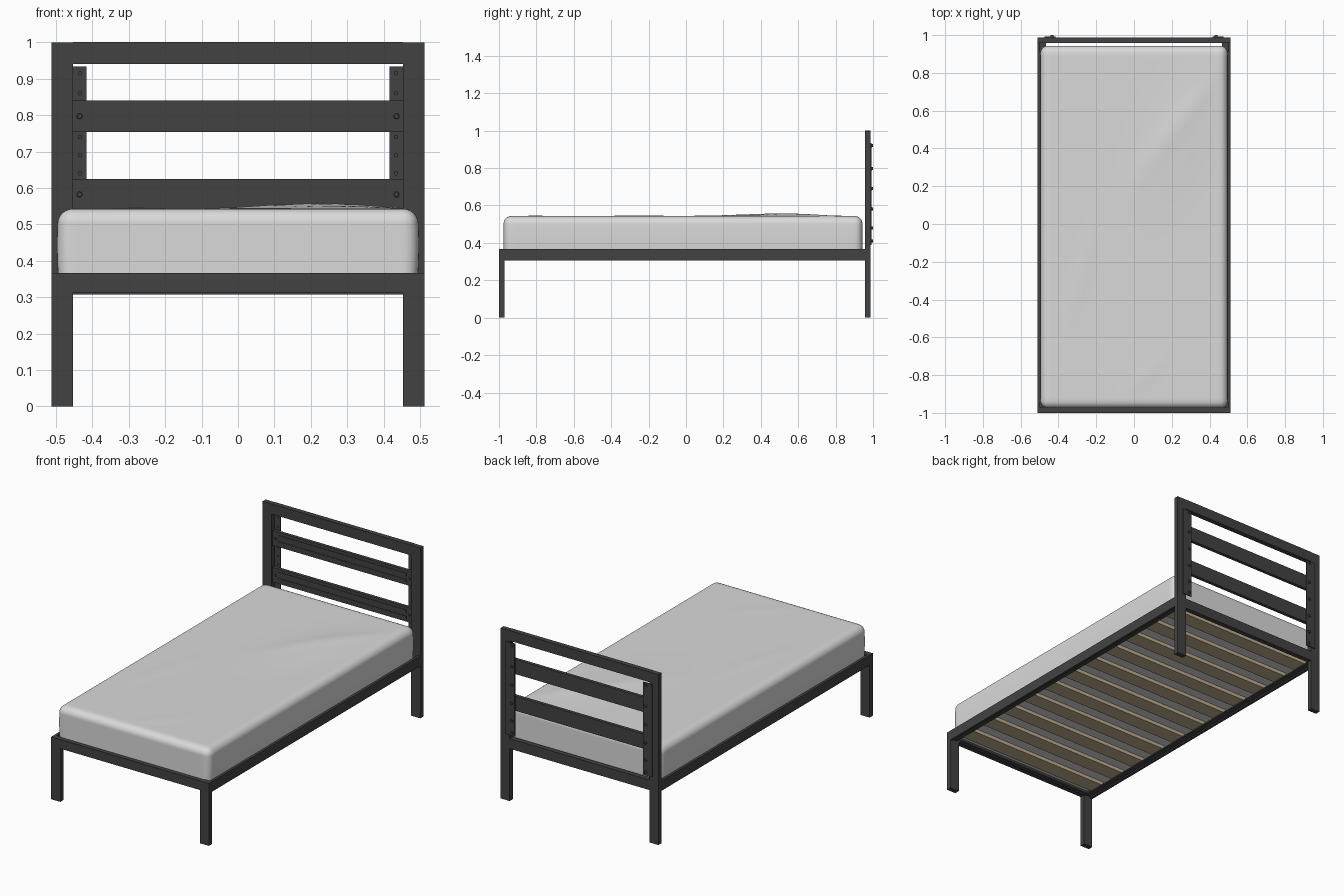
import bpy, bmesh, math
from mathutils import Vector

cube = bpy.data.objects.get("Cube")
if cube:
    bpy.data.objects.remove(cube, do_unlink=True)


def material(name, colour):
    m = bpy.data.materials.new(name)
    m.use_nodes = True
    m.diffuse_color = (*colour, 1)
    m.node_tree.nodes["Principled BSDF"].inputs["Base Color"].default_value = (*colour, 1)
    return m


steel = material("dark grey steel", (0.055, 0.055, 0.055))
fabric = material("pale grey fabric", (0.7, 0.7, 0.7))
wood = material("light wood", (0.52, 0.42, 0.28))


def finish(bm, name, mat):
    mesh = bpy.data.meshes.new(name)
    bm.to_mesh(mesh)
    bm.free()
    mesh.materials.append(mat)
    ob = bpy.data.objects.new(name, mesh)
    bpy.context.collection.objects.link(ob)
    return ob


def box(name, x, y, z, mat=steel):
    """Box from (low, high) pairs on each axis."""
    bm = bmesh.new()
    bmesh.ops.create_cube(bm, size=1)
    for v in bm.verts:
        v.co = [lo + (c + 0.5) * (hi - lo) for c, (lo, hi) in zip(v.co, (x, y, z))]
    return finish(bm, name, mat)


def bolt(name, x, y, z, radius, depth):
    bm = bmesh.new()
    bmesh.ops.create_cone(bm, cap_ends=True, segments=12, radius1=radius,
                          radius2=radius * 0.8, depth=depth)
    bmesh.ops.rotate(bm, verts=bm.verts, matrix=Vector((0, 0, 1)).rotation_difference(
        Vector((0, 1 if y > 0.98 else -1, 0))).to_matrix())
    bmesh.ops.translate(bm, verts=bm.verts, vec=(x, y, z))
    return finish(bm, name, steel)


W = 0.512           # half width of the frame
INNER = 0.453       # inner face of the posts
FRONT, BACK = (-1.0, -0.97), (0.958, 0.987)
RAIL = (0.307, 0.366)


def span(side, a, b):
    return tuple(sorted((side * a, side * b)))


# Legs, side rails, slat ledges and headboard brackets on both sides
for side, label in ((1, "left"), (-1, "right")):
    outer = span(side, INNER, W)
    box(f"{label}_front_leg", outer, FRONT, (0, RAIL[1] - 0.054))
    box(f"{label}_head_post", outer, BACK, (0, 0.999))
    box(f"{label}_side_rail", span(side, 0.497, W), (FRONT[1], BACK[0]), RAIL)
    box(f"{label}_slat_ledge", span(side, 0.465, 0.497), (FRONT[1], BACK[0]), (0.315, 0.322))
    box(f"{label}_bracket", span(side, 0.416, 0.475), (0.987, 0.993), (0.39, 0.933))
    for z in (0.915, 0.86, 0.74, 0.69, 0.64, 0.48, 0.42):
        bolt(f"{label}_bracket_stud", side * 0.434, 0.985, z, 0.006, 0.006)
    for z in (0.92, 0.797, 0.69, 0.582, 0.48, 0.41):
        bolt(f"{label}_bracket_bolt", side * 0.434, 0.9965, z, 0.009, 0.007)

# Cross rails
box("front_rail", (-W, W), FRONT, (0.312, RAIL[1]))
box("front_ledge", (-INNER, INNER), (FRONT[1], -0.945), (0.307, 0.314))
box("back_rail", (-INNER, INNER), BACK, RAIL)
box("headboard_top_rail", (-INNER, INNER), BACK, (0.94, 1.0))

# Headboard slats with raised bands and bolts
for name, z in (("upper", 0.797), ("lower", 0.582)):
    box(f"{name}_headboard_slat", (-INNER, INNER), (0.966, 0.986), (z - 0.043, z + 0.043))
    for dz in (-0.018, 0.018):
        box(f"{name}_slat_band", (-0.417, 0.417), (0.963, 0.966), (z + dz - 0.008, z + dz + 0.008))
    for side in (1, -1):
        bolt(f"{name}_slat_bolt", side * 0.435, 0.964, z, 0.008, 0.005)

# Wooden bed slats
COUNT = 11
for i in range(COUNT):
    y = -0.88 + i * 1.75 / (COUNT - 1)
    box("bed_slat", (-0.48, 0.48), (y - 0.045, y + 0.045), (0.322, 0.343), wood)


# Mattress: rounded box with soft folds across the top
def fold(x, y, cx, cy, angle, length, width):
    c, s = math.cos(angle), math.sin(angle)
    u, v = (x - cx) * c + (y - cy) * s, (y - cy) * c - (x - cx) * s
    return math.exp(-(u / length) ** 2 - (v / width) ** 2)


half, radius = Vector((0.493, 0.959, 0.1)), 0.04
centre = Vector((0, -0.016, 0.443))
bm = bmesh.new()
bmesh.ops.create_cube(bm, size=2)
bmesh.ops.subdivide_edges(bm, edges=bm.edges[:], cuts=47, use_grid_fill=True)
for v in bm.verts:
    # cluster the grid towards the edges, then round the corners
    p = Vector([h * math.sin(c * math.pi / 2) for c, h in zip(v.co, half)])
    core = Vector([max(-h + radius, min(h - radius, c)) for c, h in zip(p, half)])
    core.z = min(p.z, half.z - radius)
    d = p - core
    if d.length > 1e-6:
        p = core + d.normalized() * max(abs(c) for c in d)
    x, y = p.x, p.y
    if p.z > half.z - radius:
        inside = max(0, (1 - (x / half.x) ** 6) * (1 - (y / half.y) ** 10))
        lift = 0.009 * fold(x, y, 0.25, 0.5, 1.1, 0.4, 0.16)
        lift += 0.005 * fold(x, y, 0.3, 0.62, 0.9, 0.25, 0.035)
        lift += 0.004 * fold(x, y, 0.12, 0.4, 1.0, 0.25, 0.04)
        lift += 0.003 * fold(x, y, -0.28, -0.25, 1.3, 0.25, 0.04)
        lift += 0.003 * fold(x, y, 0.05, -0.8, 0.8, 0.15, 0.04)
        p.z += inside * lift
    # slight belly to the sides
    puff = 1 + 0.008 * math.cos(p.z / half.z * 1.5)
    v.co = Vector((p.x * puff, p.y, p.z)) + centre
mattress = finish(bm, "mattress", fabric)
bpy.context.view_layer.update()
bpy.ops.object.select_all(action="DESELECT")
mattress.select_set(True)
bpy.context.view_layer.objects.active = mattress
bpy.ops.object.shade_smooth_by_angle(angle=math.radians(40))
